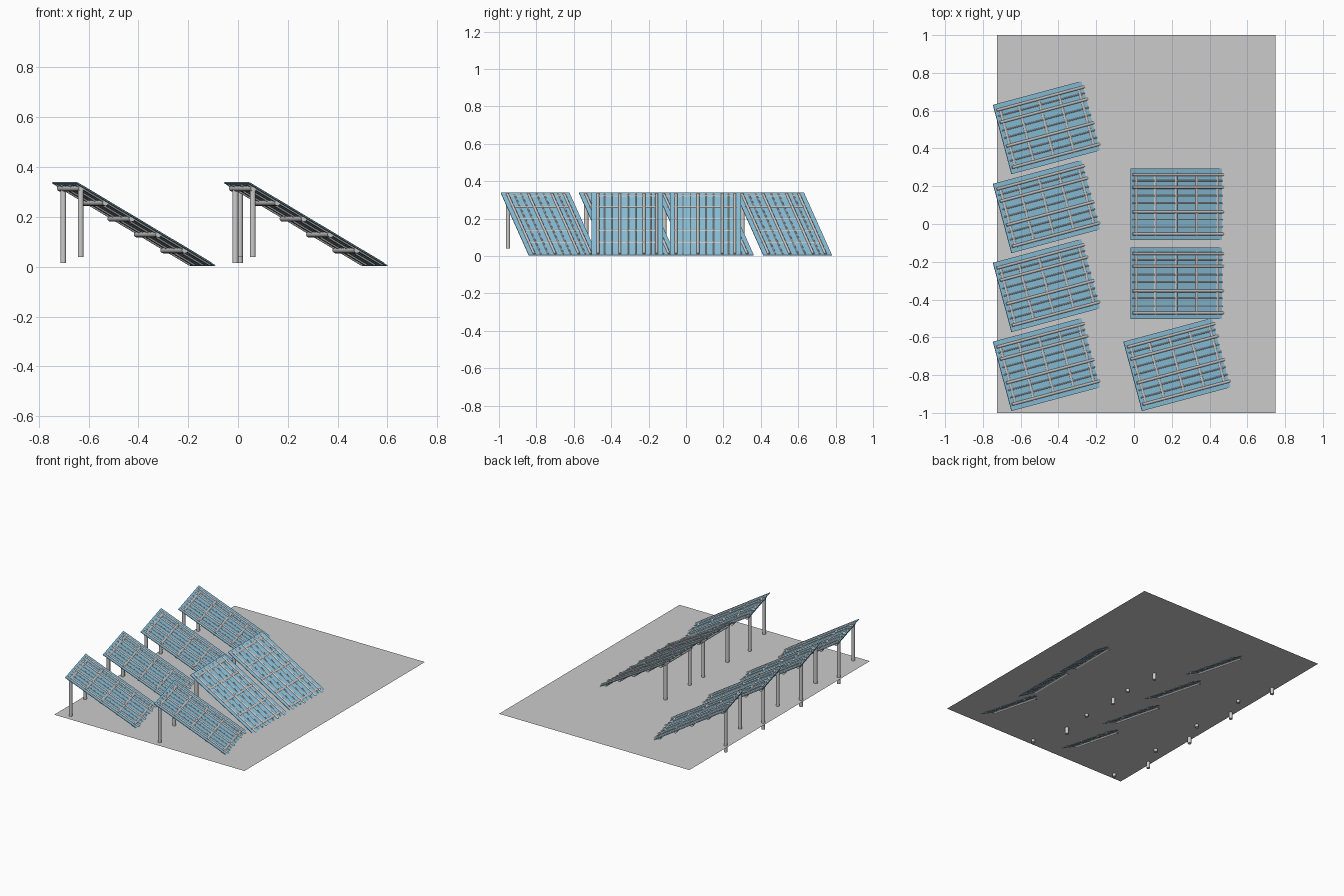
import bpy, bmesh, math
from mathutils import Matrix, Vector

if "Cube" in bpy.data.objects:
    bpy.data.objects.remove(bpy.data.objects["Cube"])

TILT = math.radians(30)
LENGTH, WIDTH = 0.666, 0.38      # panel size along and across the slope
RUN = LENGTH * math.cos(TILT)    # horizontal run of a panel
MID_Z = 0.171                    # height of a panel's centre

blue = bpy.data.materials.new("panel_blue")
blue.diffuse_color = (0.30, 0.62, 0.82, 1)
blue.use_nodes = True
blue.node_tree.nodes["Principled BSDF"].inputs["Base Color"].default_value = blue.diffuse_color


def finish(bm, name, matrix, material=None, smooth=False):
    """Turn a bmesh into a placed object."""
    mesh = bpy.data.meshes.new(name)
    bm.to_mesh(mesh)
    bm.free()
    ob = bpy.data.objects.new(name, mesh)
    bpy.context.collection.objects.link(ob)
    ob.matrix_world = matrix
    if material:
        mesh.materials.append(material)
    if smooth:
        for p in mesh.polygons:
            p.use_smooth = len(p.vertices) == 4
    return ob


def add_tube(bm, start, end, radius, sides=12):
    """Capped cylinder between two points."""
    a, b = Vector(start), Vector(end)
    d = b - a
    rot = d.to_track_quat('Z', 'Y').to_matrix().to_4x4()
    bmesh.ops.create_cone(bm, cap_ends=True, segments=sides, radius1=radius,
                          radius2=radius, depth=d.length,
                          matrix=Matrix.Translation((a + b) / 2) @ rot)


def solar_table(index, cx, cy, turn):
    base = Matrix.Translation((cx, cy, 0)) @ Matrix.Rotation(math.radians(turn), 4, 'Z')
    slope = base @ Matrix.Translation((0, 0, MID_Z)) @ Matrix.Rotation(TILT, 4, 'Y')

    # blue sheet
    bm = bmesh.new()
    bmesh.ops.create_cube(bm, size=1, matrix=Matrix.Diagonal((LENGTH, WIDTH, 0.004, 1)))
    finish(bm, f"panel_sheet_{index}", slope, blue)

    # cross tubes carrying the sheet, showing on both faces
    bm = bmesh.new()
    for run in (0.03, 0.13, 0.24, 0.35, 0.46):
        u = run / math.cos(TILT) - LENGTH / 2
        add_tube(bm, (u, -0.168, -0.007), (u, 0.168, -0.007), 0.012)
    finish(bm, f"cross_tubes_{index}", slope, smooth=True)

    # main and thin rails running down the slope
    bm = bmesh.new()
    half = LENGTH / 2 - 0.012
    for v in (0.157, 0.09, -0.04, -0.157):
        add_tube(bm, (-half, v, 0), (half, v, 0), 0.008)
    for v in (0.125, 0.045, 0.005, -0.08, -0.12):
        add_tube(bm, (-half, v, 0), (half, v, 0), 0.0045, 8)
    finish(bm, f"slope_rails_{index}", slope, smooth=True)

    # two posts under the high edge
    for side, v, foot in (("back", 0.112, 0.015), ("front", -0.157, 0.04)):
        bm = bmesh.new()
        x = -RUN / 2 + 0.026
        add_tube(bm, (x, v, foot), (x, v, 0.312), 0.012)
        finish(bm, f"{side}_post_{index}", base, smooth=True)


# flat ground sheet
bm = bmesh.new()
bmesh.ops.create_grid(bm, x_segments=1, y_segments=1, size=0.5,
                      matrix=Matrix.Diagonal((1.476, 2, 1, 1)))
finish(bm, "ground_sheet", Matrix.Translation((0.012, 0, 0.06)))

# two rows of tables
rows = [-0.732, -0.314, 0.104, 0.522]
layout = [(-0.419, y, 15) for y in rows]
layout += [(0.272, rows[0], 15), (0.270, rows[1], 0), (0.270, rows[2], 0)]
for i, (x, y, turn) in enumerate(layout, 1):
    solar_table(i, x, y, turn)
